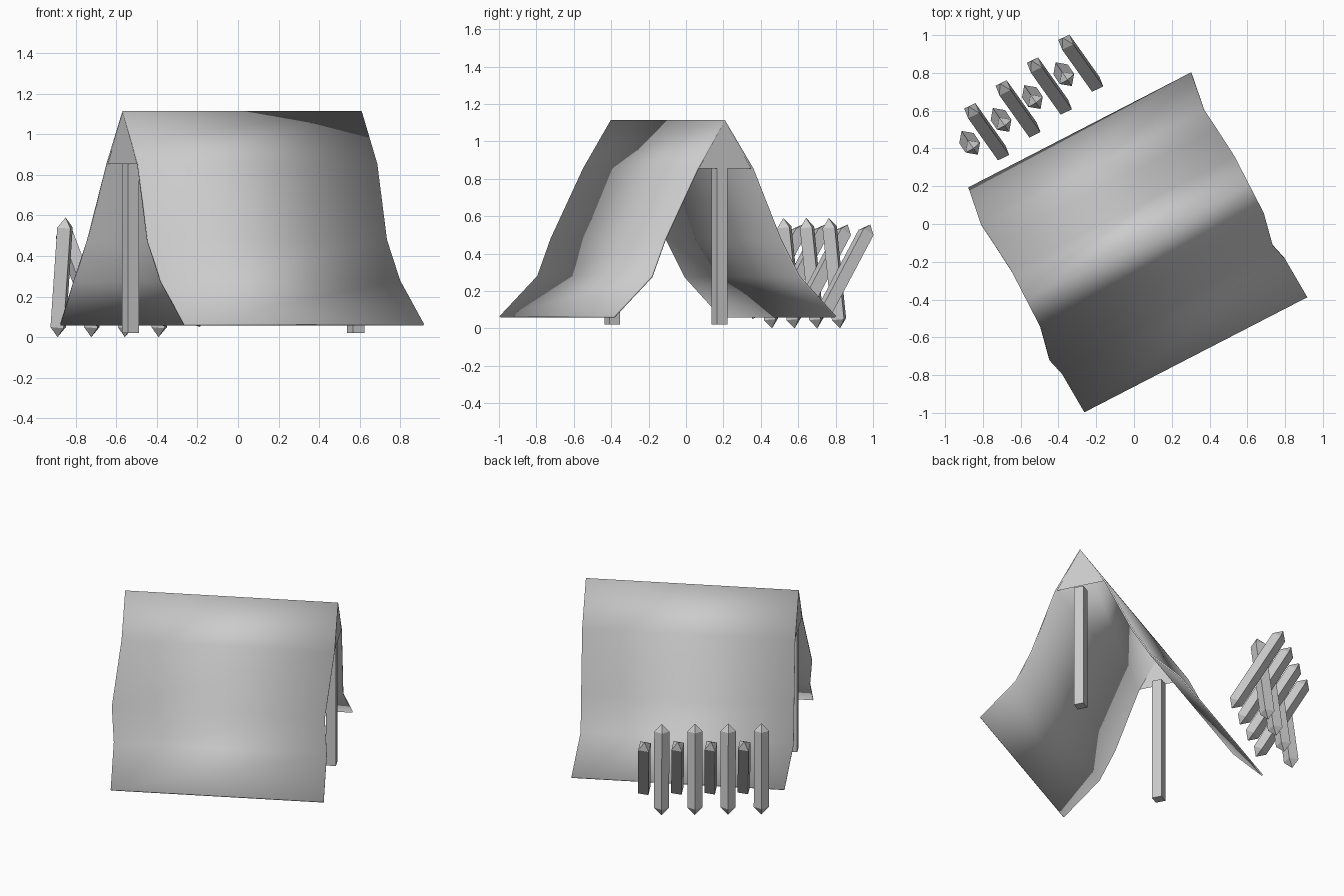
import bpy
import bmesh
from math import radians
from mathutils import Matrix, Vector

cube = bpy.data.objects.get("Cube")
if cube:
    bpy.data.objects.remove(cube)

grey = bpy.data.materials.new("plain_grey")
grey.use_nodes = True
GREY = (0.6, 0.6, 0.6, 1)
grey.diffuse_color = GREY
grey.node_tree.nodes["Principled BSDF"].inputs["Base Color"].default_value = GREY

# Tent frame: local x runs along the ridge
TENT = Matrix.Translation((0.02, -0.097, 0)) @ Matrix.Rotation(radians(27.3), 4, "Z")
HALF = 0.664
RIDGE, EAVE = 1.115, 0.855


def make_object(name, bm, matrix):
    bmesh.ops.recalc_face_normals(bm, faces=bm.faces)
    mesh = bpy.data.meshes.new(name)
    bm.to_mesh(mesh)
    bm.free()
    mesh.materials.append(grey)
    obj = bpy.data.objects.new(name, mesh)
    bpy.context.collection.objects.link(obj)
    obj.matrix_world = matrix
    return obj


def thicken(obj, depth):
    mod = obj.modifiers.new("thickness", "SOLIDIFY")
    mod.thickness = depth
    mod.offset = -1


# Canvas: a sagging cross-section of (end shift, across, height) swept along the ridge
section = [(0, -0.67, 0.065), (-0.012, -0.437, 0.28), (-0.037, -0.344, 0.48),
           (0, -0.168, EAVE), (0, 0, RIDGE), (0, 0.172, EAVE),
           (-0.017, 0.347, 0.48), (-0.03, 0.466, 0.28), (0, 0.67, 0.065)]
bm = bmesh.new()
rows = [[bm.verts.new((end + s, y, z)) for s, y, z in section] for end in (-HALF, HALF)]
for i in range(len(section) - 1):
    bm.faces.new((rows[0][i], rows[1][i], rows[1][i + 1], rows[0][i + 1]))
canvas = make_object("tent_canvas", bm, TENT)
if canvas.data.polygons[0].normal.z < 0:
    canvas.data.flip_normals()
thicken(canvas, 0.01)
bpy.context.view_layer.objects.active = canvas
canvas.select_set(True)
bpy.ops.object.shade_smooth_by_angle(angle=radians(30))
canvas.select_set(False)

# Gable flaps and poles at both ends
for side, label in ((-1, "right"), (1, "left")):
    bm = bmesh.new()
    x = side * (HALF - 0.002)
    bm.faces.new([bm.verts.new(p) for p in
                  ((x, -0.166, EAVE), (x, 0.168, EAVE), (x, 0, RIDGE - 0.004))])
    make_object(label + "_gable_flap", bm, TENT)

    bm = bmesh.new()
    bmesh.ops.create_cube(bm, size=1)
    bmesh.ops.scale(bm, vec=(0.063, 0.063, EAVE - 0.02), verts=bm.verts)
    bmesh.ops.translate(bm, vec=(side * 0.625, -0.012, (EAVE + 0.02) / 2), verts=bm.verts)
    make_object(label + "_tent_pole", bm, TENT)


# Square stake with a pyramid point at each end, running from foot to head
def make_stake(name, foot, head, yaw):
    axis = head - foot
    bm = bmesh.new()
    bmesh.ops.create_cube(bm, size=1)
    point = 0.05
    bmesh.ops.scale(bm, vec=(0.066, 0.066, axis.length - 2 * point), verts=bm.verts)
    ends = [f for f in bm.faces if abs(f.normal.z) > 0.9]
    tips = bmesh.ops.poke(bm, faces=ends)["verts"]
    for v in tips:
        v.co.z = axis.length / 2 * (1 if v.co.z > 0 else -1)
    turn = Vector((0, 0, 1)).rotation_difference(axis).to_matrix().to_4x4()
    spin = Matrix.Rotation(radians(yaw), 4, "Z")
    make_object(name, bm, Matrix.Translation((foot + head) / 2) @ turn @ spin)


# Barricade: alternating upright and slanted stakes in a row
step = Vector((0.166, 0.121, 0))
for i in range(4):
    shift = step * i
    make_stake(f"upright_stake_{i + 1}", Vector((-0.89, 0.46, 0)) + shift,
               Vector((-0.85, 0.40, 0.59)) + shift, -10)
    make_stake(f"slanted_stake_{i + 1}", Vector((-0.685, 0.355, 0.05)) + shift,
               Vector((-0.875, 0.622, 0.555)) + shift, 24)
